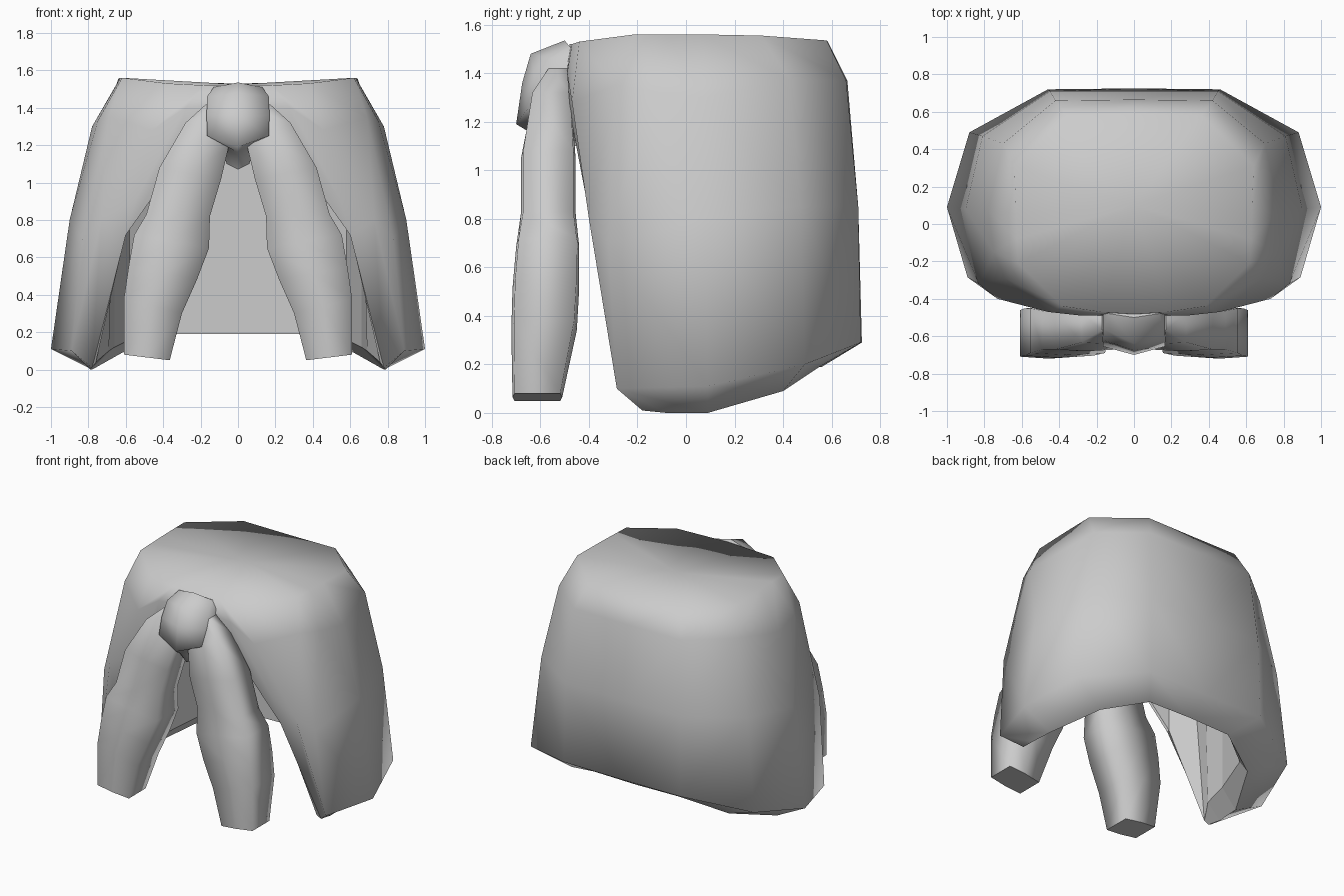
import bpy, bmesh

if "Cube" in bpy.data.objects:
    bpy.data.objects.remove(bpy.data.objects["Cube"])

cloth = bpy.data.materials.new("grey cloth")
cloth.diffuse_color = (0.6, 0.6, 0.6, 1)
cloth.use_nodes = True
cloth.node_tree.nodes["Principled BSDF"].inputs["Base Color"].default_value = cloth.diffuse_color


def make(name, rows_sets, extra=(), smooth=True, mirror=True):
    """Loft grids of points (lists of rows), plus loose polygons, into one object."""
    bm = bmesh.new()
    for rows, closed in rows_sets:
        grid = [[bm.verts.new(p) for p in row] for row in rows]
        for a, b in zip(grid, grid[1:]):
            n = len(a)
            for i in range(n if closed else n - 1):
                j = (i + 1) % n
                bm.faces.new((a[i], a[j], b[j], b[i]))
    bmesh.ops.remove_doubles(bm, verts=bm.verts, dist=0.0005)
    bmesh.ops.recalc_face_normals(bm, faces=bm.faces)
    # loose end caps keep their own vertices so their rims stay crisp
    for poly in extra:
        bm.faces.new([bm.verts.new(p) for p in poly])
    for f in bm.faces:
        f.smooth = smooth
    mesh = bpy.data.meshes.new(name)
    bm.to_mesh(mesh)
    bm.free()
    mesh.materials.append(cloth)
    ob = bpy.data.objects.new(name, mesh)
    bpy.context.collection.objects.link(ob)
    if mirror:
        m = ob.modifiers.new("mirror", 'MIRROR')
        m.use_clip = True
        m.merge_threshold = 0.001
    return ob


# Skirt: half columns from front centre round to back centre, top to hem
columns = [
    [(0, -.48, 1.52), (0, -.49, 1.42), (0, -.49, 1.28), (0, -.48, 1.15)],
    [(.18, -.47, 1.52), (.28, -.49, 1.40), (.32, -.475, 1.22), (.33, -.44, 1.10)],
    [(.38, -.44, 1.53), (.46, -.47, 1.28), (.55, -.40, .90), (.60, -.38, .72)],
    [(.62, -.21, 1.56), (.69, -.29, 1.35), (.73, -.40, .80), (.78, -.18, .01)],
    [(.625, -.08, 1.56), (.75, -.15, 1.33), (.83, -.32, .70), (.89, -.285, .10)],
    [(.63, .06, 1.56), (.78, .07, 1.30), (.90, .08, .80), (1.0, .09, .11)],
    [(.64, .31, 1.555), (.70, .43, 1.37), (.81, .47, .85), (.88, .49, .20)],
    [(.36, .58, 1.535), (.42, .66, 1.37), (.45, .71, .85), (.46, .72, .29)],
    [(0, .585, 1.53), (0, .665, 1.37), (0, .71, .85), (0, .725, .29)],
]
# Tucked-under hem edge for the last six columns
tuck = [(.78, -.18, .01), (.79, -.08, .0), (.78, .09, .0),
        (.62, .40, .09), (.33, .55, .19), (0, .56, .19)]
rim = [c[0] for c in columns]
hub = [(0, .1, 1.525)] * len(rim)
wall = [[c[k] for c in columns] for k in range(4)]
hem = [c[3] for c in columns[3:]]
make("skirt", [(wall, False), ([rim, hub], False), ([hem, tuck], False)])

# Flat lining inside the skirt, from the front opening round to the back
edge = [(.33, -.44, 1.10), (.60, -.38, .72)] + tuck
low = [(.33, -.43, 1.11), (.60, -.365, .73), (.76, -.20, .04), (.69, -.08, .10),
       (.66, .10, .12), (.58, .37, .16), (.33, .55, .20), (0, .56, .20)]
high = [(min(x, .66), y, 1.2) for x, y, z in low]
lining = make("lining", [([edge, low, high], False)], smooth=False)
# face the lining towards the hollow
bm = bmesh.new()
bm.from_mesh(lining.data)
for f in bm.faces:
    c = f.calc_center_median()
    if f.normal.x * c.x + f.normal.y * c.y > 0:
        f.normal_flip()
bm.to_mesh(lining.data)
bm.free()

# Hanging tails: inner x, inner z, outer x, outer z, front y, back y
sections = [
    (.08, 1.34, .17, 1.42, -.57, -.48),
    (.05, 1.19, .28, 1.32, -.64, -.47),
    (.09, 1.02, .42, 1.08, -.68, -.455),
    (.15, .82, .49, .83, -.68, -.455),
    (.155, .65, .555, .72, -.70, -.44),
    (.22, .48, .585, .55, -.715, -.44),
    (.30, .30, .61, .38, -.72, -.45),
    (.365, .05, .61, .08, -.715, -.51),
]


def tail_ring(xi, zi, xo, zo, yf, yb):
    d = (yb - yf) * .04
    xm, zm = (xi + xo) / 2, (zi + zo) / 2
    return [(xi, yf + d, zi), (xm, yf, zm), (xo, yf + d, zo),
            (xo, yb - d, zo), (xm, yb, zm), (xi, yb - d, zi)]


rings = [tail_ring(*s) for s in sections]
make("hanging_tails", [(rings, True)], extra=[rings[0], rings[-1][::-1]])

# Knot: z at side, z at centre, half width, front y at side, front y at centre
knot_sections = [
    (1.51, 1.535, .13, -.48, -.50),
    (1.46, 1.48, .165, -.56, -.64),
    (1.36, 1.36, .168, -.62, -.675),
    (1.25, 1.19, .165, -.655, -.70),
    (1.22, 1.16, .10, -.62, -.65),
    (1.10, 1.07, .06, -.56, -.58),
]
rows = [[(-w, -.45, zs), (-w, ys, zs), (0, yc, zc), (w, ys, zs), (w, -.45, zs)]
        for zs, zc, w, ys, yc in knot_sections]
make("knot", [(rows, False)], extra=[rows[0], rows[-1][::-1]], mirror=False)
